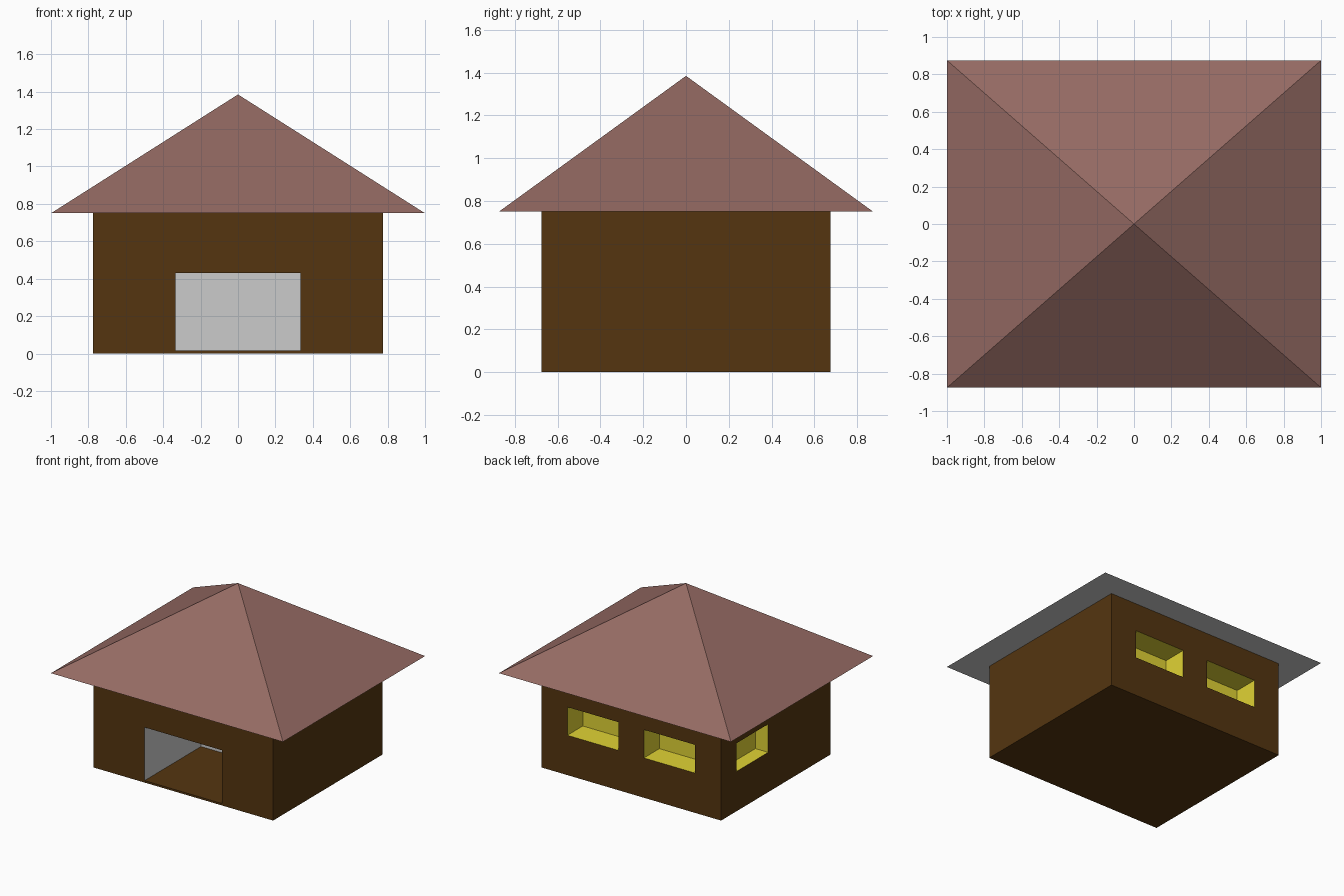
import bpy

if "Cube" in bpy.data.objects:
    bpy.data.objects.remove(bpy.data.objects["Cube"])


def material(name, rgb):
    m = bpy.data.materials.new(name)
    m.diffuse_color = (*rgb, 1)
    m.use_nodes = True
    m.node_tree.nodes["Principled BSDF"].inputs["Base Color"].default_value = m.diffuse_color
    return m


brown = material("timber_brown", (0.089, 0.036, 0.005))
red = material("roof_red_brown", (0.30, 0.145, 0.125))
yellow = material("window_yellow", (0.75, 0.65, 0.035))
grey = material("plaster_grey", (0.8, 0.8, 0.8))


def box(name, lo, hi):
    bpy.ops.mesh.primitive_cube_add(size=1, location=[(a + b) / 2 for a, b in zip(lo, hi)])
    o = bpy.context.object
    o.name = name
    o.scale = [b - a for a, b in zip(lo, hi)]
    bpy.ops.object.transform_apply(location=True, rotation=False, scale=True)
    return o


W, D, H = 0.775, 0.675, 0.75  # half width, half depth, wall height

# Walls
walls = box("house_walls", (-W, -D, 0), (W, D, H))

# Entrance pocket, two back windows, one left window
cutters = [
    box("entrance_cutter", (-0.333, -D - 0.1, 0.015), (0.333, 0.02, 0.43)),
    box("back_window_cutter_right", (0.11, D - 0.19, 0.31), (0.55, D + 0.1, 0.53)),
    box("back_window_cutter_left", (-0.55, D - 0.19, 0.31), (-0.11, D + 0.1, 0.53)),
    box("left_window_cutter", (-W - 0.1, 0.095, 0.31), (-W + 0.11, 0.485, 0.53)),
]
bpy.ops.object.select_all(action='DESELECT')
bpy.context.view_layer.objects.active = walls
walls.select_set(True)
for c in cutters:
    mod = walls.modifiers.new(c.name, 'BOOLEAN')
    mod.operation = 'DIFFERENCE'
    mod.solver = 'EXACT'
    mod.object = c
    bpy.ops.object.modifier_apply(modifier=mod.name)
    bpy.data.objects.remove(c)

# Colour the recesses: grey pocket with brown floor, yellow windows
walls.data.materials.clear()
for m in (brown, yellow, grey):
    walls.data.materials.append(m)
for p in walls.data.polygons:
    x, y, z = p.center
    n = p.normal
    outer = (abs(n.x) > 0.9 and abs(x) > W - 0.01) or \
            (abs(n.y) > 0.9 and abs(y) > D - 0.01) or \
            (abs(n.z) > 0.9 and (z < 0.03 or z > H - 0.01))
    if outer:
        p.material_index = 0
    elif abs(x) < 0.4 and y < 0.1:
        p.material_index = 2
    else:
        p.material_index = 1

# Hipped pyramid roof with a grey underside
X, Y = 1.0, 0.875
mesh = bpy.data.meshes.new("roof")
mesh.from_pydata(
    [(-X, -Y, H), (X, -Y, H), (X, Y, H), (-X, Y, H), (0, 0, 1.385)], [],
    [(3, 2, 1, 0)] + [(i, (i + 1) % 4, 4) for i in range(4)])
mesh.materials.append(red)
mesh.materials.append(grey)
mesh.polygons[0].material_index = 1
bpy.context.collection.objects.link(bpy.data.objects.new("roof", mesh))
